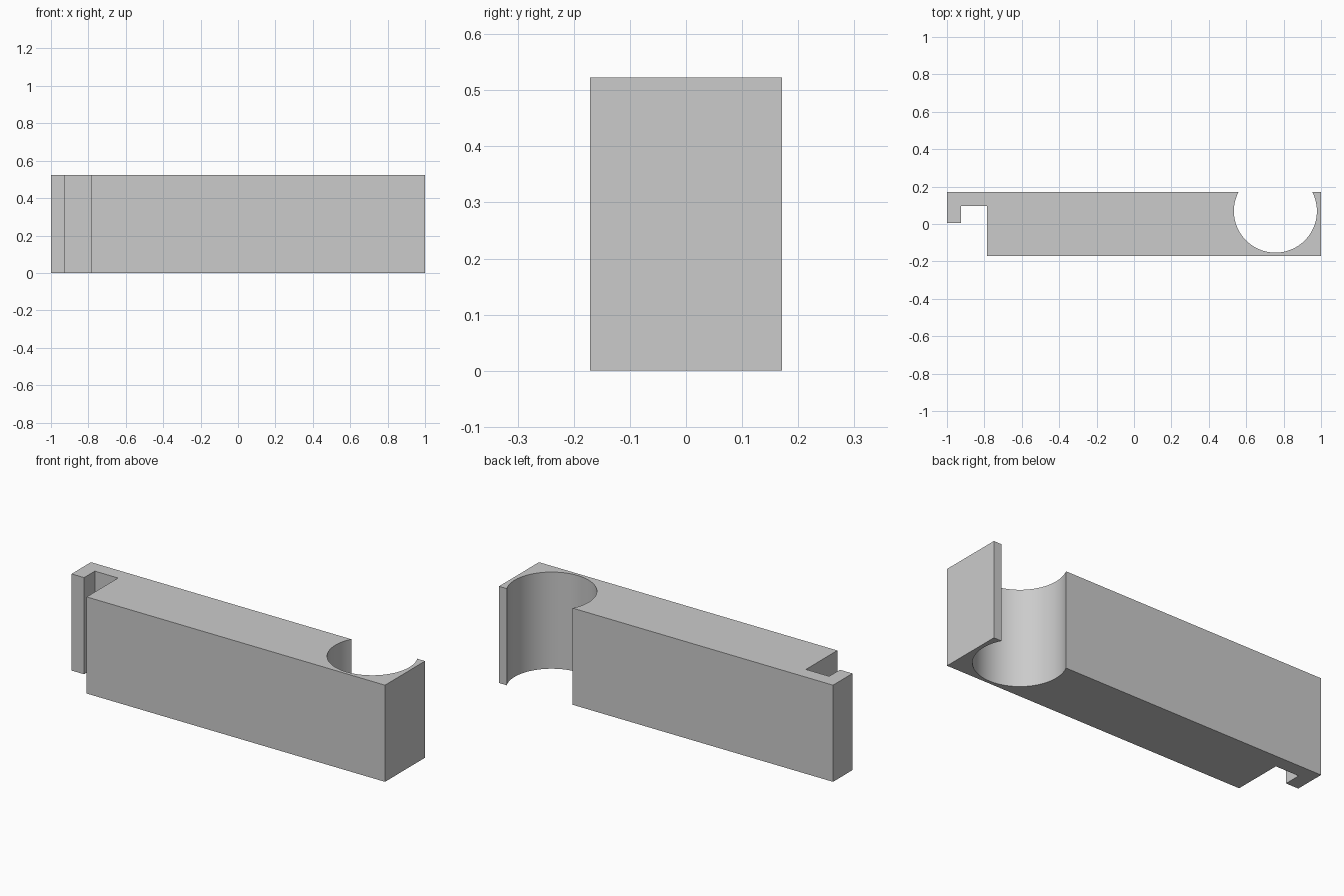
import bpy
import bmesh
from math import asin, cos, pi, sin

cube = bpy.data.objects.get("Cube")
if cube:
    bpy.data.objects.remove(cube, do_unlink=True)

HEIGHT = 0.523
BACK, FRONT = 0.171, -0.171
CX, CY, RADIUS = 0.756, 0.069, 0.222
STEPS = 64

# Plain grey material
grey = bpy.data.materials.new("grey")
grey.use_nodes = True
colour = (0.6, 0.6, 0.6, 1)
grey.diffuse_color = colour
grey.node_tree.nodes["Principled BSDF"].inputs["Base Color"].default_value = colour

# Outline: hooked end, long block, then the round socket open at the back
outline = [(-1, BACK), (-1, 0.005), (-0.925, 0.005), (-0.925, 0.097),
           (-0.786, 0.097), (-0.786, FRONT), (1, FRONT), (1, BACK)]
start = asin((BACK - CY) / RADIUS)
sweep = pi + 2 * start
for i in range(STEPS + 1):
    a = start - sweep * i / STEPS
    outline.append((CX + RADIUS * cos(a), CY + RADIUS * sin(a)))

# Extrude the outline upwards
bm = bmesh.new()
base = bm.faces.new([bm.verts.new((x, y, 0)) for x, y in outline])
result = bmesh.ops.extrude_face_region(bm, geom=[base], use_keep_orig=True)
top = [v for v in result["geom"] if isinstance(v, bmesh.types.BMVert)]
bmesh.ops.translate(bm, verts=top, vec=(0, 0, HEIGHT))
bmesh.ops.recalc_face_normals(bm, faces=bm.faces)

mesh = bpy.data.meshes.new("clip_block")
bm.to_mesh(mesh)
bm.free()
mesh.materials.append(grey)
block = bpy.data.objects.new("clip_block", mesh)
bpy.context.collection.objects.link(block)

# Smooth the socket wall, keep the corners sharp
bpy.ops.object.select_all(action="DESELECT")
block.select_set(True)
bpy.context.view_layer.objects.active = block
bpy.ops.object.shade_smooth_by_angle(angle=pi / 6)
